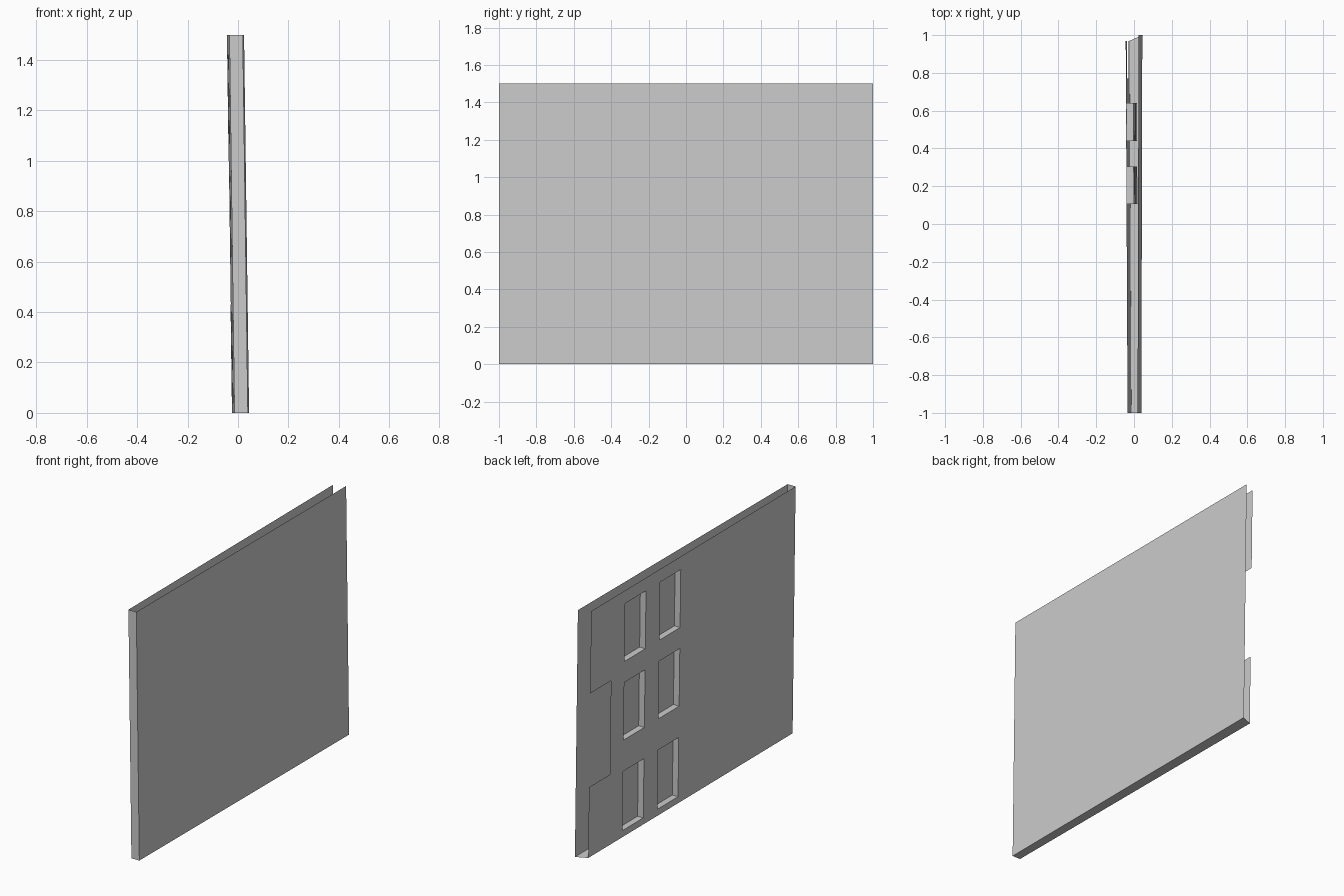
import bpy, bmesh, math

if "Cube" in bpy.data.objects:
    bpy.data.objects.remove(bpy.data.objects["Cube"])

LEAN = -0.02 / 1.5      # slight lean in x per unit of height
DEPTH = 0.038           # window recess depth
TOP = 1.5


def outer_x(y, z):
    return 0.0415 + 0.0025 * y + LEAN * z


def inner_x(y, z):
    return -0.019 - 0.005 * 2 / 1.97 * y + LEAN * z


def build(name, quads):
    bm = bmesh.new()
    for q in quads:
        bm.faces.new([bm.verts.new(p) for p in q])
    bmesh.ops.remove_doubles(bm, verts=bm.verts, dist=0.0005)
    bmesh.ops.dissolve_limit(bm, angle_limit=math.radians(0.3),
                             verts=bm.verts, edges=bm.edges)
    me = bpy.data.meshes.new(name)
    bm.to_mesh(me)
    bm.free()
    ob = bpy.data.objects.new(name, me)
    bpy.context.collection.objects.link(ob)
    return ob


def inn(y, z, d=0.0):
    return (inner_x(y, z) + d, y, z)


def out(y, z):
    return (outer_x(y, z), y, z)


# Plain wall sheet
build("plain_wall", [[out(-1, 0), out(1, 0), out(1, TOP), out(-1, TOP)]])

# Closed end and floor strip between the sheets; top and far end stay open
build("end_wall", [[inn(-1, 0), out(-1, 0), out(-1, TOP), inn(-1, TOP)]])
build("floor_strip", [[inn(-1, 0), inn(0.97, 0), out(1, 0), out(-1, 0)]])

# Window wall: a grid of cells with recessed windows and an edge notch
ys = [-1, 0.105, 0.305, 0.44, 0.64, 0.77, 0.97]
zs = [0, 0.04, 0.40, 0.43, 0.59, 0.94, 1.0, 1.068, 1.42, TOP]
window_cols, window_rows = (1, 3), (1, 4, 7)
notch_col, notch_rows = 5, (3, 4, 5)
wall, recess = [], []
for i in range(len(ys) - 1):
    for j in range(len(zs) - 1):
        corners = [(ys[i], zs[j]), (ys[i], zs[j + 1]),
                   (ys[i + 1], zs[j + 1]), (ys[i + 1], zs[j])]
        if i == notch_col and j in notch_rows:
            continue
        if i in window_cols and j in window_rows:
            # Pane and four reveals
            recess.append([inn(*c, DEPTH) for c in corners])
            for k in range(4):
                a, b = corners[k], corners[(k + 1) % 4]
                recess.append([inn(*a), inn(*b), inn(*b, DEPTH), inn(*a, DEPTH)])
        else:
            wall.append([inn(*c) for c in corners])
build("window_wall", wall)
build("window_recesses", recess)
